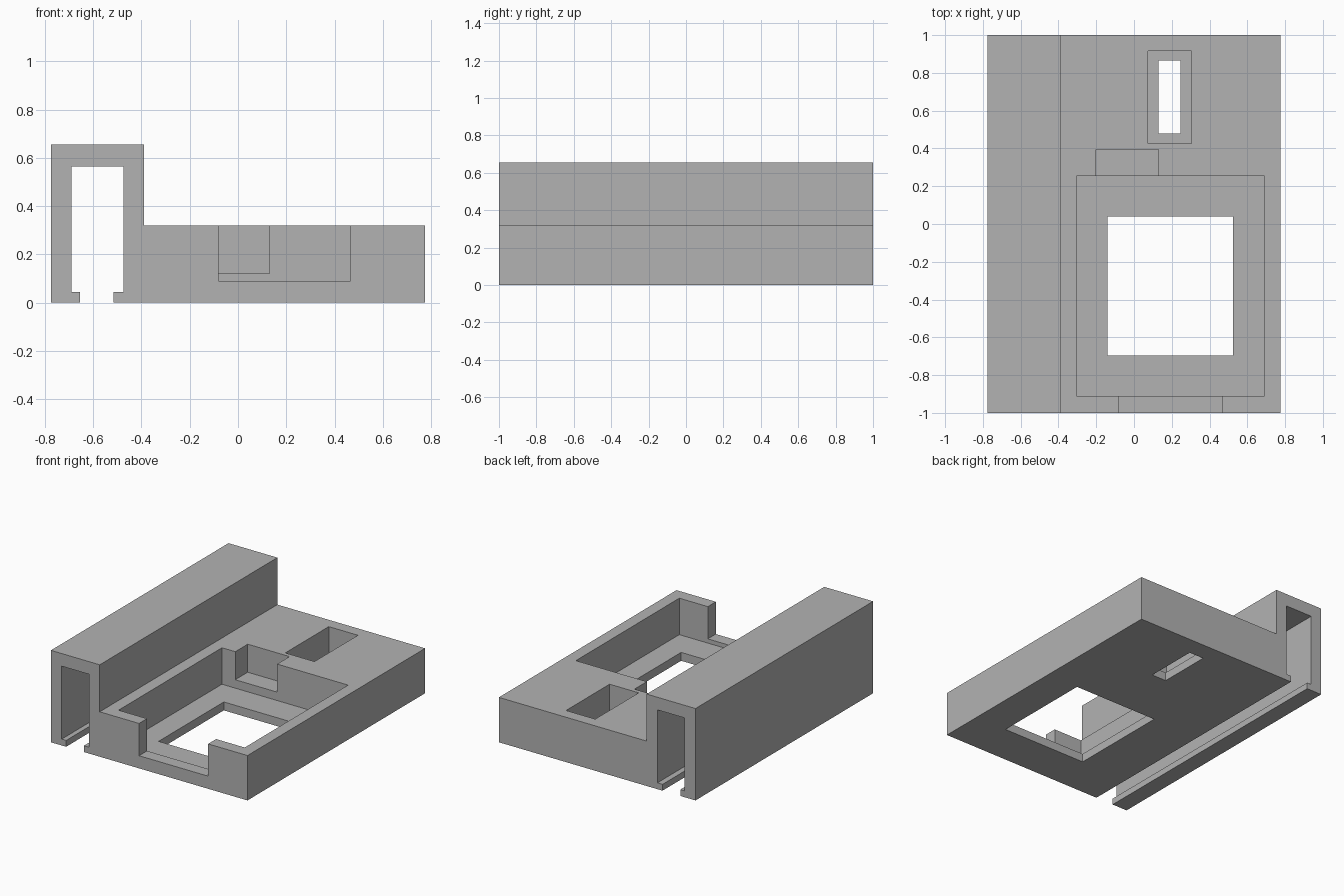
import bpy
import bmesh

default = bpy.data.objects.get("Cube")
if default:
    bpy.data.objects.remove(default, do_unlink=True)

grey = bpy.data.materials.new("plain grey")
grey.use_nodes = True
grey.diffuse_color = (0.45, 0.45, 0.45, 1)
grey.node_tree.nodes["Principled BSDF"].inputs["Base Color"].default_value = grey.diffuse_color

FLOOR = 0.06
TOP = 0.32
ABOVE = 0.5


def extrude(name, profile, y0, y1):
    """Sweep an x-z outline along y into a closed solid."""
    bm = bmesh.new()
    face = bm.faces.new([bm.verts.new((x, y0, z)) for x, z in profile])
    swept = bmesh.ops.extrude_face_region(bm, geom=[face])["geom"]
    moved = [v for v in swept if isinstance(v, bmesh.types.BMVert)]
    bmesh.ops.translate(bm, verts=moved, vec=(0, y1 - y0, 0))
    bmesh.ops.recalc_face_normals(bm, faces=bm.faces)
    mesh = bpy.data.meshes.new(name)
    bm.to_mesh(mesh)
    bm.free()
    mesh.materials.append(grey)
    obj = bpy.data.objects.new(name, mesh)
    bpy.context.collection.objects.link(obj)
    return obj


def box(name, x0, x1, y0, y1, z0, z1=ABOVE):
    return extrude(name, [(x0, z0), (x1, z0), (x1, z1), (x0, z1)], y0, y1)


# Base slab joined to a tall rail with a lipped channel open underneath
body = extrude("slotted_rail_base", [
    (-0.775, 0), (-0.655, 0), (-0.655, 0.045), (-0.69, 0.045),
    (-0.69, 0.565), (-0.475, 0.565), (-0.475, 0.045), (-0.515, 0.045),
    (-0.515, 0), (0.775, 0), (0.775, TOP), (-0.39, TOP),
    (-0.39, 0.655), (-0.775, 0.655)], -1, 1)

# Recesses and through openings
cutters = [
    box("main_pocket", -0.305, 0.69, -0.91, 0.255, FLOOR),
    box("main_window", -0.14, 0.525, -0.695, 0.04, -0.1),
    box("front_notch", -0.08, 0.465, -1.1, -0.8, 0.09),
    box("back_notch", -0.2, 0.13, 0.15, 0.395, 0.12),
    box("small_pocket", 0.075, 0.305, 0.425, 0.915, FLOOR),
    box("small_window", 0.13, 0.245, 0.48, 0.865, -0.1),
]
for cutter in cutters:
    cutter.hide_render = True
    cut = body.modifiers.new(cutter.name, "BOOLEAN")
    cut.operation = "DIFFERENCE"
    cut.solver = "EXACT"
    cut.object = cutter

# Bake the cuts and discard the cutters
bpy.context.view_layer.update()
graph = bpy.context.evaluated_depsgraph_get()
result = bpy.data.meshes.new_from_object(body.evaluated_get(graph))
body.modifiers.clear()
body.data = result
for cutter in cutters:
    bpy.data.objects.remove(cutter, do_unlink=True)
